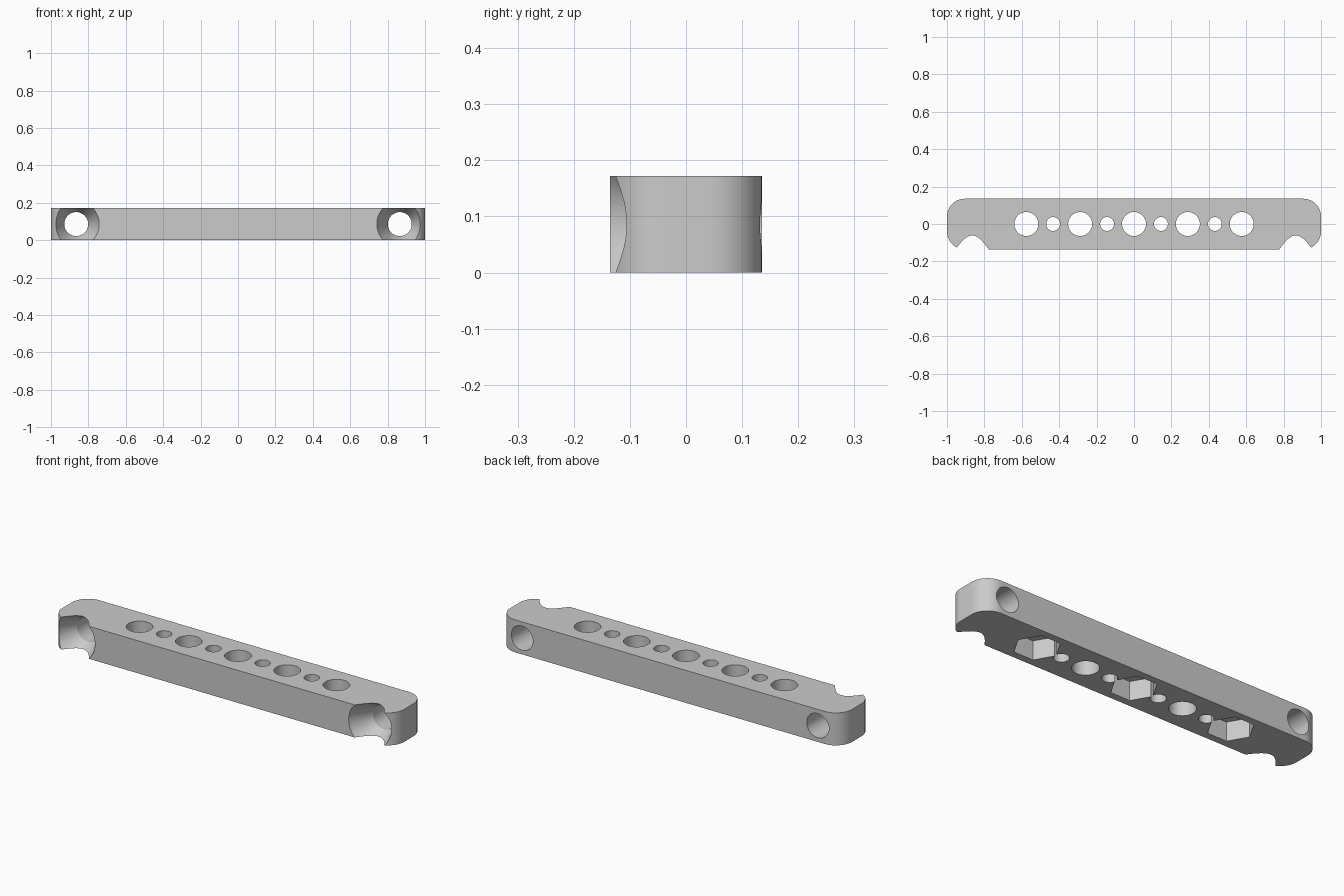
import bpy, bmesh, math
from mathutils import Matrix

cube = bpy.data.objects.get("Cube")
if cube:
    bpy.data.objects.remove(cube, do_unlink=True)

HALF_X, HALF_Y, HEIGHT = 1.0, 0.135, 0.172
CORNER = 0.095
HOLE_R, PIN_R, HEX_R = 0.064, 0.037, 0.112
PITCH = 0.144

grey = bpy.data.materials.new("plain_grey")
grey.use_nodes = True
grey.diffuse_color = (0.6, 0.6, 0.6, 1)
grey.node_tree.nodes["Principled BSDF"].inputs["Base Color"].default_value = (0.6, 0.6, 0.6, 1)


def make_object(name, bm):
    bmesh.ops.recalc_face_normals(bm, faces=bm.faces)
    mesh = bpy.data.meshes.new(name)
    bm.to_mesh(mesh)
    bm.free()
    mesh.materials.append(grey)
    obj = bpy.data.objects.new(name, mesh)
    bpy.context.collection.objects.link(obj)
    return obj


def loft(name, rings):
    """Closed solid through a list of equally sized point rings."""
    bm = bmesh.new()
    loops = [[bm.verts.new(p) for p in ring] for ring in rings]
    n = len(loops[0])
    for a, b in zip(loops, loops[1:]):
        for i in range(n):
            j = (i + 1) % n
            bm.faces.new((a[i], a[j], b[j], b[i]))
    bm.faces.new(loops[0])
    bm.faces.new(loops[-1])
    return make_object(name, bm)


def turned(name, profile, sides, matrix):
    """Round or polygonal solid from (radius, height) pairs."""
    rings = []
    for r, h in profile:
        angles = [2 * math.pi * i / sides for i in range(sides)]
        rings.append([matrix @ Matrix.Translation((r * math.cos(a), r * math.sin(a), h)).translation
                      for a in angles])
    return loft(name, rings)


# Bar with rounded vertical corners
outline = []
for k, (sx, sy) in enumerate([(1, 1), (-1, 1), (-1, -1), (1, -1)]):
    for i in range(17):
        a = math.pi / 2 * (k + i / 16)
        outline.append((sx * (HALF_X - CORNER) + CORNER * math.cos(a),
                        sy * (HALF_Y - CORNER) + CORNER * math.sin(a)))
bar = loft("drilled_bar", [[(x, y, z) for x, y in outline] for z in (0, HEIGHT)])

cutters = []

# Row of alternating large holes and small pin holes
for i in range(-4, 5):
    r = PIN_R if i % 2 else HOLE_R
    place = Matrix.Translation((i * PITCH, 0, 0))
    cutters.append(turned("hole_cutter", [(r, -0.1), (r, HEIGHT + 0.1)], 64, place))

# Hexagonal nut pockets in the underside
for i in (-4, 0, 4):
    place = Matrix.Translation((i * PITCH, 0, 0))
    cutters.append(turned("nut_pocket_cutter", [(HEX_R, -0.1), (HEX_R, 0.1)], 6, place))

# Cross holes at the ends, with a wide countersink in the front
for side in (-1, 1):
    place = Matrix.Translation((side * 0.865, 0, HEIGHT / 2)) @ Matrix.Rotation(math.pi / 2, 4, 'X')
    profile = [(HOLE_R, -0.25), (HOLE_R, 0.017), (0.123, 0.135), (0.173, 0.235)]
    cutters.append(turned("countersink_cutter", profile, 64, place))

bpy.ops.object.select_all(action='DESELECT')
bpy.context.view_layer.objects.active = bar
bar.select_set(True)
for cutter in cutters:
    cutter.hide_render = True
    mod = bar.modifiers.new("cut", 'BOOLEAN')
    mod.operation = 'DIFFERENCE'
    mod.solver = 'EXACT'
    mod.object = cutter
    bpy.ops.object.modifier_apply(modifier=mod.name)
    bpy.data.objects.remove(cutter, do_unlink=True)

bpy.ops.object.shade_smooth_by_angle(angle=math.radians(20))
